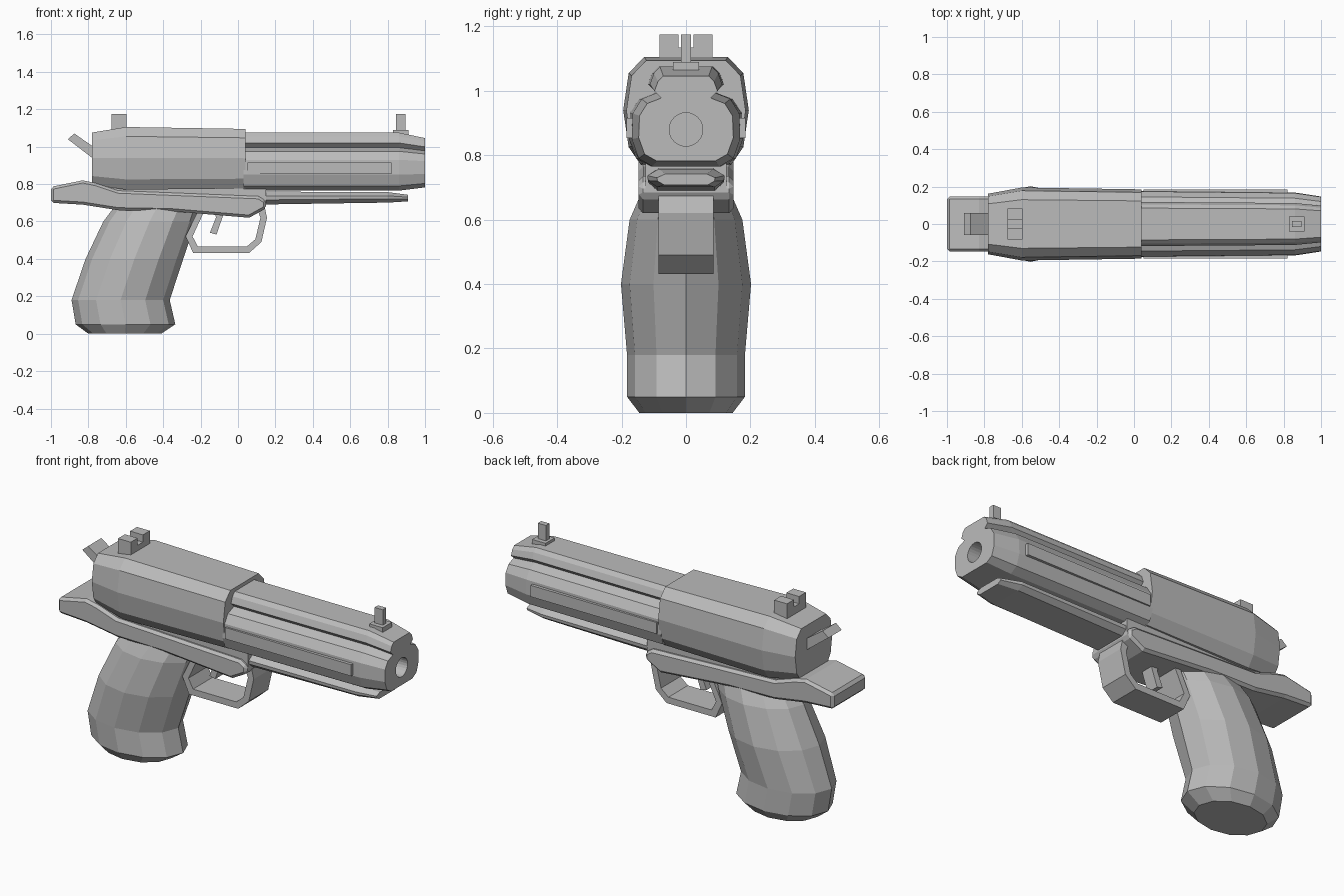
import bpy, bmesh, math

if "Cube" in bpy.data.objects:
    bpy.data.objects.remove(bpy.data.objects["Cube"])

grey = bpy.data.materials.new("gunmetal_grey")
grey.diffuse_color = (0.5, 0.5, 0.5, 1)
grey.use_nodes = True
grey.node_tree.nodes["Principled BSDF"].inputs["Base Color"].default_value = grey.diffuse_color


def finish(name, bm, bevel=0):
    bmesh.ops.recalc_face_normals(bm, faces=bm.faces[:])
    me = bpy.data.meshes.new(name)
    bm.to_mesh(me)
    bm.free()
    me.materials.append(grey)
    ob = bpy.data.objects.new(name, me)
    bpy.context.collection.objects.link(ob)
    if bevel:
        m = ob.modifiers.new("bevel", 'BEVEL')
        m.width, m.segments, m.limit_method = bevel, 1, 'ANGLE'
        m.angle_limit = math.radians(50)
    return ob


def loft(name, rings):
    """Skin a list of closed rings and cap both ends."""
    bm = bmesh.new()
    vs = [[bm.verts.new(p) for p in r] for r in rings]
    n = len(vs[0])
    for a, b in zip(vs, vs[1:]):
        for i in range(n):
            j = (i + 1) % n
            bm.faces.new((a[i], a[j], b[j], b[i]))
    bm.faces.new(vs[0])
    bm.faces.new(vs[-1])
    return finish(name, bm)


def extrude(name, pts, y0, y1, bevel=0):
    """Extrude a side (x, z) outline from y0 to y1."""
    ob = loft(name, [[(x, y, z) for x, z in pts] for y in (y0, y1)])
    if bevel:
        m = ob.modifiers.new("bevel", 'BEVEL')
        m.width, m.segments, m.limit_method = bevel, 1, 'ANGLE'
        m.angle_limit = math.radians(50)
    return ob


def box(name, x0, x1, y0, y1, z0, z1):
    return extrude(name, [(x0, z0), (x1, z0), (x1, z1), (x0, z1)], y0, y1)


def section(x, half, sy=1, sz=1, zc=0.88, dz=0):
    """Mirrored cross-section ring at x, scaled about height zc."""
    full = half + [(-y, z) for y, z in reversed(half)]
    return [(x, y * sy, zc + (z - zc) * sz + dz) for y, z in full]


# rear slide
rear = [(0.14, 0.77), (0.178, 0.825), (0.195, 0.94), (0.178, 1.055), (0.13, 1.105)]
loft("rear_slide", [
    section(-0.78, rear, 0.83, 0.83, 0.93),
    section(-0.60, rear, 1.0, 1.0),
    section(0.04, rear, 0.95, 0.95, 0.90)])

# front slide with grooved top rail and tapered muzzle
front = [(0.11, 0.765), (0.155, 0.79), (0.177, 0.85), (0.174, 0.93), (0.145, 0.975),
         (0.092, 0.995), (0.118, 1.02), (0.105, 1.055), (0.085, 1.075)]
slide = loft("front_slide", [
    section(0.03, front),
    section(0.86, front, 0.95),
    section(1.0, front, 0.83, 0.85)])

# bore hole
bm = bmesh.new()
bmesh.ops.create_cone(bm, cap_ends=True, segments=24, radius1=0.052, radius2=0.052, depth=0.4)
cutter = finish("bore_cutter", bm)
cutter.location = (1.0, 0, 0.88)
cutter.rotation_euler = (0, math.pi / 2, 0)
cutter.hide_render = True
cut = slide.modifiers.new("bore", 'BOOLEAN')
cut.operation, cut.object, cut.solver = 'DIFFERENCE', cutter, 'EXACT'
bpy.context.view_layer.update()
bpy.context.view_layer.objects.active = slide
bpy.ops.object.modifier_apply(modifier="bore")
bpy.data.objects.remove(cutter)

# side plates
for name, s in (("left_side_plate", 1), ("right_side_plate", -1)):
    box(name, 0.05, 0.82, min(s * 0.16, s * 0.184), max(s * 0.16, s * 0.184), 0.853, 0.916)

# under-barrel dust cover
under = [(0.09, 0.69), (0.118, 0.715), (0.12, 0.735), (0.085, 0.76)]
loft("dust_cover", [
    section(0.08, under, 1, 1, 0.725),
    section(0.80, under, 1, 0.8, 0.745),
    section(0.91, under, 0.75, 0.5, 0.725)])

# frame
extrude("frame", [(-1, 0.785), (-0.83, 0.82), (-0.76, 0.805), (-0.64, 0.765), (0.11, 0.735),
                  (0.15, 0.71), (0.15, 0.67), (0.06, 0.62), (-0.36, 0.655), (-0.64, 0.66),
                  (-0.83, 0.69), (-1, 0.70)], -0.147, 0.147, 0.014)
extrude("frame_rail", [(-0.70, 0.72), (0.15, 0.69), (0.15, 0.775), (-0.70, 0.81)], -0.125, 0.125)

# grip: twelve-sided rings as (back x, front x, half width, z)
rings = []
for xb, xf, w, z in [(-0.80, -0.41, 0.145, 0), (-0.868, -0.335, 0.183, 0.05),
                     (-0.89, -0.365, 0.183, 0.18), (-0.815, -0.293, 0.202, 0.40),
                     (-0.72, -0.225, 0.175, 0.60), (-0.66, -0.20, 0.14, 0.68)]:
    rings.append([((xb + xf) / 2 + (xf - xb) / 2 * math.cos(k * math.pi / 6),
                   w * math.sin(k * math.pi / 6), z) for k in range(12)])
loft("grip", rings)

# trigger guard: strip between outer and inner outlines
outer = [(-0.22, 0.645), (-0.28, 0.52), (-0.24, 0.432), (0.06, 0.432), (0.125, 0.49),
         (0.155, 0.62), (0.14, 0.69)]
inner = [(0.105, 0.66), (0.12, 0.62), (0.093, 0.505), (0.048, 0.467), (-0.215, 0.467),
         (-0.243, 0.52), (-0.185, 0.645)]
extrude("trigger_guard", outer + inner, -0.085, 0.085)

# trigger
extrude("trigger", [(-0.15, 0.54), (-0.115, 0.53), (-0.07, 0.66), (-0.125, 0.66),
                    (-0.118, 0.62)], -0.035, 0.035)

# hammer
extrude("hammer", [(-0.91, 1.04), (-0.875, 1.07), (-0.76, 0.99), (-0.76, 0.925)], -0.058, 0.058)

# rear sight with notch
box("rear_sight_base", -0.675, -0.597, -0.083, 0.083, 1.08, 1.135)
for name, y in (("rear_sight_left", 0.053), ("rear_sight_right", -0.053)):
    box(name, -0.675, -0.597, y - 0.03, y + 0.03, 1.13, 1.175)

# front sight
box("front_sight_base", 0.83, 0.912, -0.04, 0.04, 1.05, 1.09)
box("front_sight_post", 0.845, 0.895, -0.015, 0.015, 1.08, 1.175)
